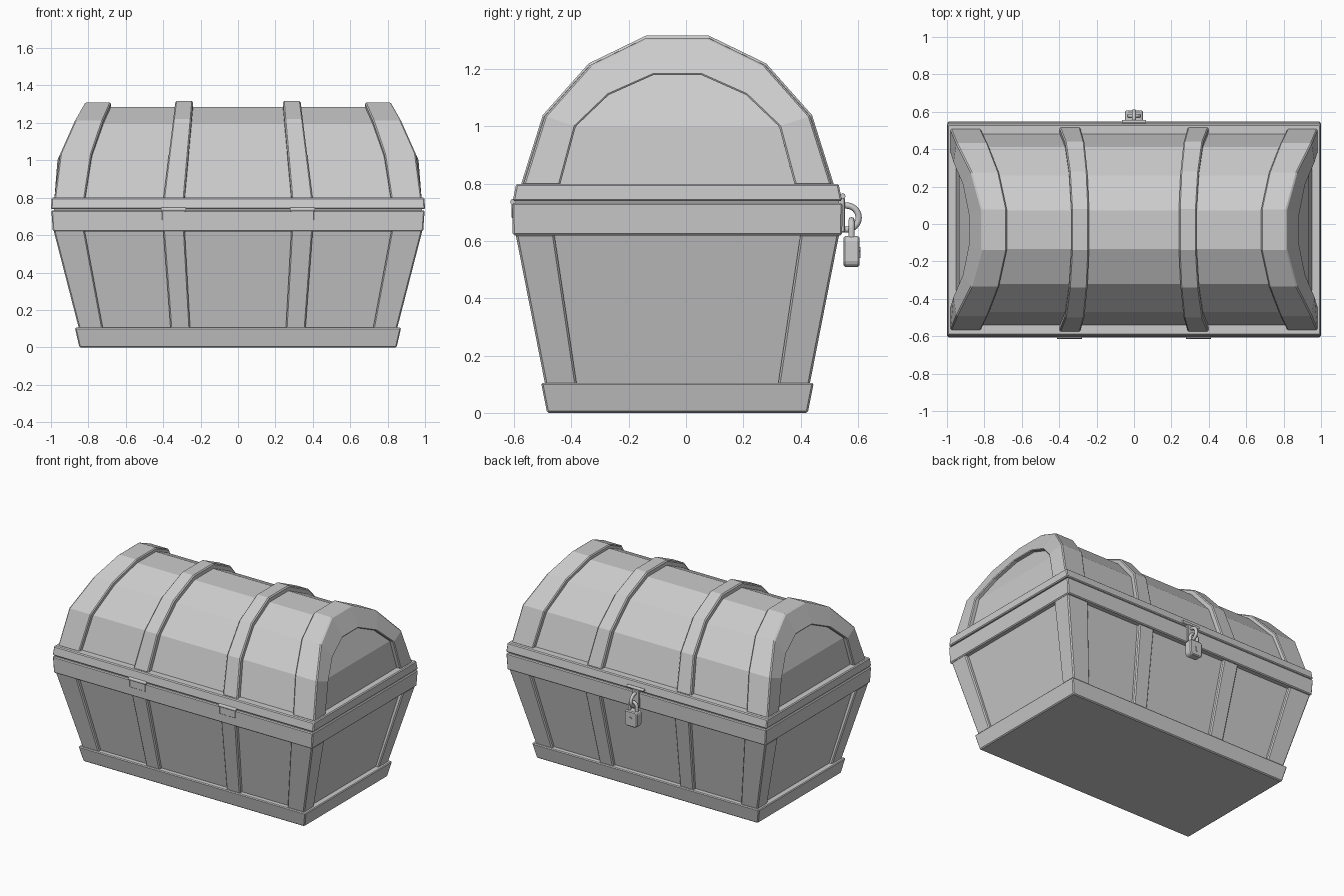
import bpy, bmesh, math
from mathutils import Vector

if "Cube" in bpy.data.objects:
    bpy.data.objects.remove(bpy.data.objects["Cube"])

CY = -0.03  # chest centre in y


def loft(name, rings, closed=True, caps=True, bevel=0.0):
    """Skin a list of equal-length point rings."""
    bm = bmesh.new()
    vs = [[bm.verts.new(p) for p in r] for r in rings]
    n = len(rings[0])
    for a, b in zip(vs, vs[1:]):
        for i in range(n if closed else n - 1):
            j = (i + 1) % n
            bm.faces.new((a[i], a[j], b[j], b[i]))
    if caps:
        bm.faces.new(vs[0])
        bm.faces.new(vs[-1])
    bmesh.ops.recalc_face_normals(bm, faces=bm.faces[:])
    me = bpy.data.meshes.new(name)
    bm.to_mesh(me)
    bm.free()
    ob = bpy.data.objects.new(name, me)
    bpy.context.collection.objects.link(ob)
    if bevel:
        m = ob.modifiers.new("bevel", 'BEVEL')
        m.width, m.segments, m.limit_method = bevel, 1, 'ANGLE'
    return ob


def rect(hx, hy, z):
    return [(-hx, CY - hy, z), (hx, CY - hy, z), (hx, CY + hy, z), (-hx, CY + hy, z)]


def frustum(name, lo, hi, bevel=0.006):
    return loft(name, [rect(*lo), rect(*hi)], bevel=bevel)


def box(name, x0, x1, y0, y1, z0, z1, bevel=0.004):
    return loft(name, [[(x0, y0, z), (x1, y0, z), (x1, y1, z), (x0, y1, z)] for z in (z0, z1)], bevel=bevel)


def tube(name, pts, r):
    cu = bpy.data.curves.new(name, 'CURVE')
    cu.dimensions = '3D'
    cu.bevel_depth, cu.bevel_resolution, cu.use_fill_caps = r, 2, True
    sp = cu.splines.new('POLY')
    sp.points.add(len(pts) - 1)
    for p, q in zip(sp.points, pts):
        p.co = (*q, 1)
    ob = bpy.data.objects.new(name, cu)
    bpy.context.collection.objects.link(ob)
    return ob


def interp(table, z):
    for (z0, v0), (z1, v1) in zip(table, table[1:]):
        if z <= z1:
            break
    return v0 + (v1 - v0) * (z - z0) / (z1 - z0)


# Tapered body, foot band and rims
frustum("body", (0.825, 0.435, 0.08), (0.96, 0.54, 0.63), 0)
frustum("foot_band", (0.848, 0.455, 0), (0.872, 0.476, 0.105))
frustum("body_rim", (0.99, 0.575, 0.62), (0.998, 0.577, 0.733))
frustum("rim_seam", (0.985, 0.565, 0.72), (0.985, 0.565, 0.75), 0)
frustum("lid_rim", (1.0, 0.575, 0.739), (0.997, 0.563, 0.80))

# Corner posts: L-shaped, following the taper
for sx in (-1, 1):
    for sy in (-1, 1):
        rings = []
        for z, hx, hy, ix, iy in ((0.09, 0.848, 0.46, 0.72, 0.35), (0.625, 0.986, 0.565, 0.82, 0.43)):
            t = 0.05
            pts = [(hx, hy), (ix, hy), (ix, hy - t), (hx - t, hy - t), (hx - t, iy), (hx, iy)]
            rings.append([(sx * x, CY + sy * y, z) for x, y in pts])
        loft("corner_post", rings, bevel=0.007)

# Straps on the front and back of the body
for sx in (-1, 1):
    for sy in (-1, 1):
        rings = []
        for z, hy, xa, xb in ((0.09, 0.46, 0.255, 0.36), (0.625, 0.565, 0.285, 0.40)):
            rings.append([(sx * x, CY + sy * y, z) for x, y in
                          ((xa, hy), (xb, hy), (xb, hy - 0.05), (xa, hy - 0.05))])
        loft("body_strap", rings, bevel=0.007)

# Domed lid profiles, half of each mirrored (offset from centre, height)
half = [(0.547, 0.795), (0.47, 1.04), (0.31, 1.22), (0.11, 1.317)]
half_in = [(0.41, 0.795), (0.355, 1.0), (0.24, 1.11), (0.083, 1.18)]


def arch(h):
    return [(CY - y, z) for y, z in h] + [(CY + y, z) for y, z in reversed(h)]


def shrink(p, f):
    return [(CY + (y - CY) * f, 0.795 + (z - 0.795) * f) for y, z in p]


outer = arch(half)
edge = shrink(outer, 0.985)
panel = shrink(outer, 0.937)
opening = arch(half_in)
x_end = [(0.79, 0.982), (1.0, 0.966), (1.22, 0.868), (1.32, 0.81)]
x_in = [(0.79, 0.82), (1.04, 0.782), (1.22, 0.72), (1.32, 0.675)]

# Lid shell
loft("lid_panels", [[(s * (interp(x_in, z) + 0.03), y, z) for y, z in panel] for s in (-1, 1)])

# End arches with recessed end panels
for s in (-1, 1):
    rings, back = [], []
    for (py, pz), (ey, ez), (oy, oz) in zip(panel, edge, opening):
        xi, xd = interp(x_in, ez), interp(x_end, oz)
        rings.append([(s * xi, py, pz - 0.02), (s * xi, ey, ez), (s * interp(x_end, ez), ey, ez),
                      (s * xd, oy, oz), (s * (xd - 0.035), oy, oz)])
        back.append((s * (xd - 0.03), oy, oz))
    loft("lid_end_arch", rings, bevel=0.006)
    loft("lid_end_panel", [[back[k], back[7 - k]] for k in range(4)], closed=False, caps=False)

# Two straps over the lid
for s in (-1, 1):
    rings = []
    for (y, z), (py, pz) in zip(outer, panel):
        xa = interp([(0.79, 0.287), (1.32, 0.24)], z)
        xb = interp([(0.79, 0.40), (1.32, 0.335)], z)
        rings.append([(s * xa, py, pz - 0.02), (s * xa, y, z), (s * xb, y, z), (s * xb, py, pz - 0.02)])
    loft("lid_strap", rings, bevel=0.007)

# Hinges
for x in (-0.345, 0.345):
    box("hinge_plate", x - 0.06, x + 0.06, -0.609, -0.59, 0.68, 0.73, 0.002)
    tube("hinge_barrel", [(x - 0.068, -0.603, 0.737), (x + 0.068, -0.603, 0.737)], 0.011)

# Hasp, staple and padlock on the back
box("hasp_plate", -0.028, 0.028, 0.53, 0.556, 0.63, 0.75)
tube("hasp_barrel", [(-0.065, 0.547, 0.757), (0.065, 0.547, 0.757)], 0.01)
arc = [math.radians(a) for a in range(-90, 91, 15)]
tube("staple", [(0, 0.545, 0.64)] + [(0, 0.56 + 0.043 * math.cos(a), 0.682 + 0.042 * math.sin(a)) for a in arc]
     + [(0, 0.545, 0.724)], 0.011)
arc = [math.radians(a) for a in range(0, 181, 15)]
tube("shackle", [(0.028, 0.578, 0.61)] + [(0.028 * math.cos(a), 0.578, 0.645 + 0.028 * math.sin(a)) for a in arc]
     + [(-0.028, 0.578, 0.61)], 0.011)
lock = [(-0.035, 0.51), (0.035, 0.51), (0.048, 0.525), (0.048, 0.605), (0.038, 0.617), (-0.038, 0.617),
        (-0.048, 0.605), (-0.048, 0.525)]
loft("padlock_body", [[(x, y, z) for x, z in lock] for y in (0.55, 0.606)], bevel=0.006)
tube("keyhole", [(0, 0.6, 0.57), (0, 0.61, 0.57)], 0.009)
box("keyhole_slot", -0.004, 0.004, 0.6, 0.61, 0.54, 0.57, 0)
